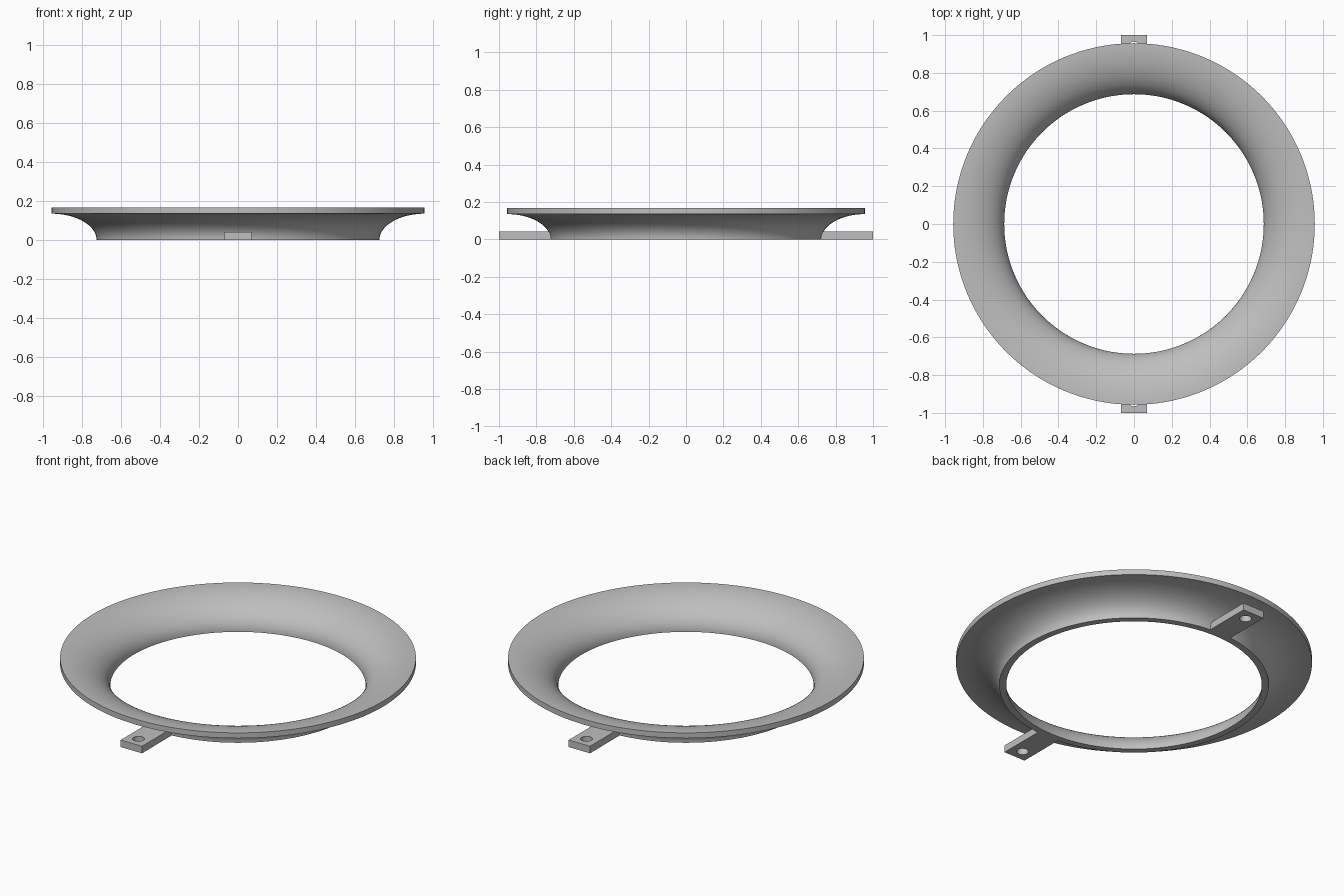
import bpy
import bmesh
from math import sin, cos, pi, radians
from mathutils import Vector

cube = bpy.data.objects.get("Cube")
if cube:
    bpy.data.objects.remove(cube, do_unlink=True)

grey = bpy.data.materials.new("light_grey")
grey.use_nodes = True
COLOUR = (0.52, 0.52, 0.52, 1)
grey.diffuse_color = COLOUR
grey.node_tree.nodes["Principled BSDF"].inputs["Base Color"].default_value = COLOUR

RIM = 0.957          # outer radius, also the centre of both flare arcs
TAB_HEIGHT = 0.042


def add_object(name, data):
    obj = bpy.data.objects.new(name, data)
    bpy.context.collection.objects.link(obj)
    data.materials.append(grey)
    bpy.ops.object.select_all(action="DESELECT")
    obj.select_set(True)
    bpy.context.view_layer.objects.active = obj
    return obj


def flare_arc(width, height, steps=20):
    """Quarter ellipse from the throat at the floor up to the rim."""
    angles = [pi / 2 * i / steps for i in range(steps + 1)]
    return [Vector((RIM - width * cos(a), 0, height * sin(a))) for a in angles]


# Flared ring: closed profile spun around the vertical axis
profile = flare_arc(0.232, 0.135) + flare_arc(0.27, 0.167)[::-1]
bm = bmesh.new()
verts = [bm.verts.new(p) for p in profile]
edges = [bm.edges.new((v, verts[i - 1])) for i, v in enumerate(verts)]
bmesh.ops.spin(bm, geom=verts + edges, cent=(0, 0, 0), axis=(0, 0, 1),
               angle=2 * pi, steps=144, use_merge=True)
bmesh.ops.remove_doubles(bm, verts=bm.verts, dist=0.0001)
bmesh.ops.recalc_face_normals(bm, faces=bm.faces)
mesh = bpy.data.meshes.new("flared_ring")
bm.to_mesh(mesh)
bm.free()
add_object("flared_ring", mesh)
bpy.ops.object.shade_smooth_by_angle(angle=radians(30))


# Mounting tabs: flat plates with a screw hole
def add_tab(name, side):
    curve = bpy.data.curves.new(name, "CURVE")
    curve.dimensions = "2D"
    curve.fill_mode = "BOTH"
    curve.extrude = TAB_HEIGHT / 2
    outline = [(-0.07, 0.71), (0.07, 0.71), (0.07, 1), (-0.07, 1)]
    turns = [2 * pi * i / 32 for i in range(32)]
    hole = [(0.032 * cos(a), 0.933 + 0.032 * sin(a)) for a in turns]
    for loop in (outline, hole):
        spline = curve.splines.new("POLY")
        spline.points.add(len(loop) - 1)
        for point, (x, y) in zip(spline.points, loop):
            point.co = (x, y * side, 0, 1)
        spline.use_cyclic_u = True
    obj = add_object(name, curve)
    obj.location.z = TAB_HEIGHT / 2
    bpy.ops.object.convert(target="MESH")
    bpy.ops.object.shade_smooth_by_angle(angle=radians(30))


add_tab("front_tab", -1)
add_tab("back_tab", 1)
